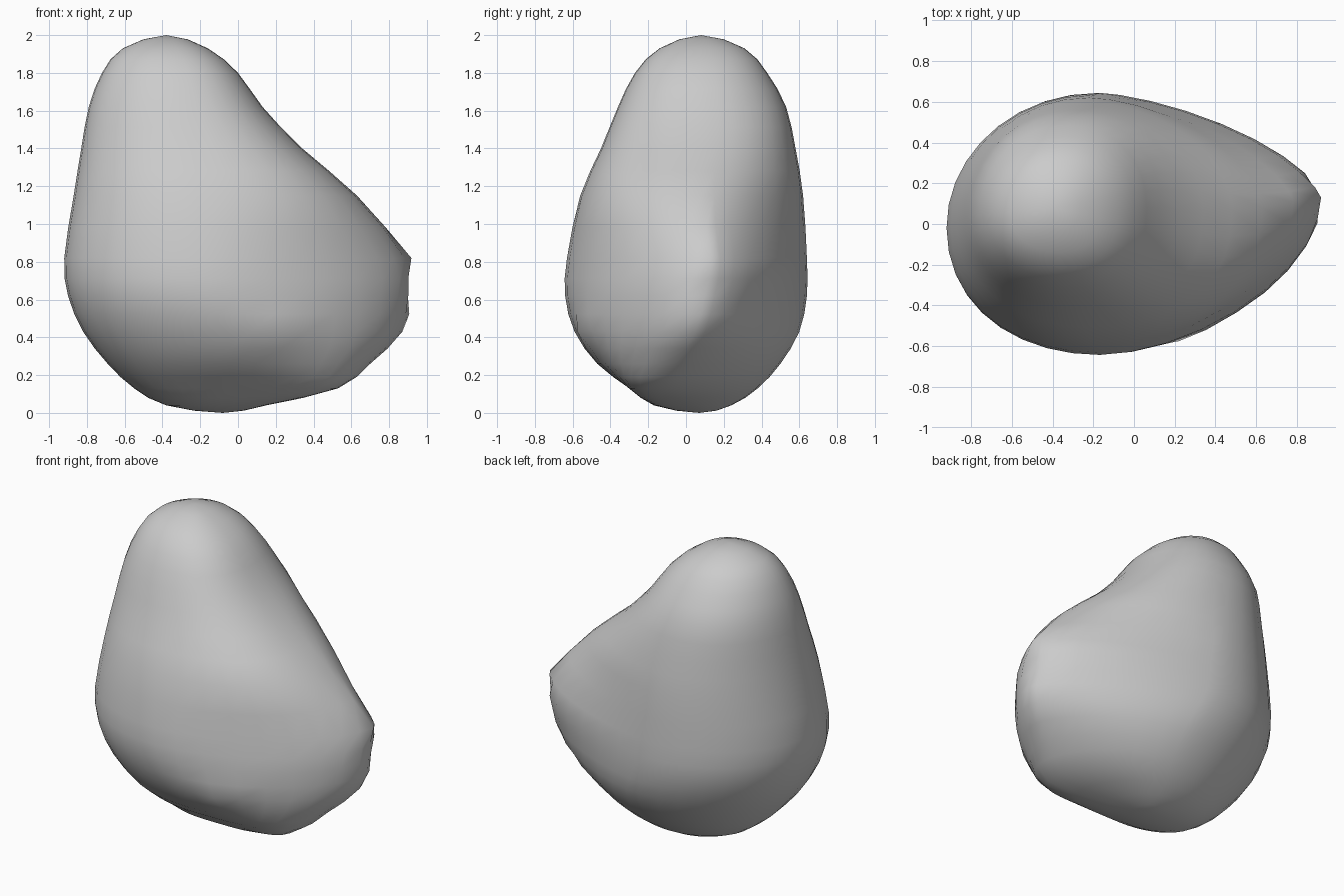
import bpy
import bmesh
import math
from mathutils import Vector

cube = bpy.data.objects.get("Cube")
if cube:
    bpy.data.objects.remove(cube, do_unlink=True)

SEGMENTS = 36
STEPS = 2

# Stone cross-sections:
# height, x min, x max, y min, y max, belly x, belly y, left tip shift in y
SECTIONS = [
    (0, -.08, -.08, .07, .07, -.08, .07, 0),
    (.04, -.38, .15, -.17, .24, -.09, .06, -.06),
    (.13, -.55, .53, -.3, .38, -.06, .05, -.18),
    (.26, -.69, .7, -.47, .50, -.04, .04, -.09),
    (.43, -.82, .87, -.59, .6, -.06, .04, .01),
    (.62, -.9, .92, -.64, .64, -.15, .04, .06),
    (.82, -.92, .9, -.63, .64, -.18, .04, .09),
    (1.15, -.87, .63, -.56, .62, -.22, .05, .03),
    (1.4, -.83, .34, -.45, .58, -.27, .06, .01),
    (1.62, -.79, .13, -.36, .53, -.32, .08, 0),
    (1.8, -.72, 0, -.27, .43, -.34, .08, 0),
    (1.93, -.61, -.16, -.14, .31, -.37, .08, 0),
    (2, -.38, -.38, .08, .08, -.38, .08, 0),
]


def mirrored(row):
    """Carry a section over the pole so that both ends round off."""
    z, x0, x1, y0, y1, cx, cy, shift = row
    return (z, x1, x0, y1, y0, cx, cy, shift)


def spline(a, b, c, d, t):
    """Catmull-Rom blend between sections b and c."""
    return [
        q + t * ((r - p) + t * ((2 * p - 5 * q + 4 * r - s) + t * (3 * (q - r) + s - p))) / 2
        for p, q, r, s in zip(a, b, c, d)
    ]


def smooth_sections(rows):
    padded = [mirrored(rows[1])] + list(rows) + [mirrored(rows[-2])]
    result = []
    for i in range(len(rows) - 1):
        for step in range(STEPS):
            result.append(spline(*padded[i:i + 4], step / STEPS))
    return result[1:]


def clamp(value):
    return min(1, max(0, value))


def roundness(z, left, back):
    """Superellipse exponent: the left end is pointed at mid height."""
    if not left:
        return 2.1 if back else 2.03
    base_fade = clamp(z / .45)
    if back:
        return 2.15 - .7 * clamp((1.5 - z) / .5) * base_fade
    return 2.4 - .65 * clamp((1.25 - z) / .4) * base_fade


def section_point(row, angle):
    """Egg-shaped outline around the belly point."""
    z, x0, x1, y0, y1, cx, cy, shift = row
    c, s = math.cos(angle), math.sin(angle)
    width = (x1 - cx) if c > 0 else (cx - x0)
    depth = (y1 - cy) if s > 0 else (cy - y0)
    power = 2 / roundness(z, c > 0, s > 0)
    x = cx + math.copysign(abs(c) ** power, c) * width
    y = cy + math.copysign(abs(s) ** power, s) * depth
    tip = shift if c > 0 else -.08 * width
    return Vector((x, y + tip * c * c, z))


# Stone body
bm = bmesh.new()
rings = []
for row in smooth_sections(SECTIONS):
    rings.append([bm.verts.new(section_point(row, math.tau * k / SEGMENTS))
                  for k in range(SEGMENTS)])


def pole(row):
    return bm.verts.new((row[5], row[6], row[0]))


bottom, top = pole(SECTIONS[0]), pole(SECTIONS[-1])
for k in range(SEGMENTS):
    n = (k + 1) % SEGMENTS
    for lower, upper in zip(rings, rings[1:]):
        bm.faces.new((lower[k], lower[n], upper[n], upper[k]))
    bm.faces.new((bottom, rings[0][n], rings[0][k]))
    bm.faces.new((top, rings[-1][k], rings[-1][n]))

# Pinched chips and creases: centre, radius, push
CHIPS = [
    ((.28, -.56, .45), .13, (0, -.06, 0)),
    ((.36, -.52, .36), .09, (-.01, .02, .01)),
    ((.92, .12, .68), .13, (-.04, 0, 0)),
    ((.9, .14, .82), .1, (.02, 0, 0)),
]
for centre, radius, push in CHIPS:
    for v in bm.verts:
        falloff = 1 - (v.co - Vector(centre)).length / radius
        if falloff > 0:
            v.co += Vector(push) * falloff

bmesh.ops.recalc_face_normals(bm, faces=bm.faces)
mesh = bpy.data.meshes.new("stone")
bm.to_mesh(mesh)
bm.free()

# Plain grey stone
grey = bpy.data.materials.new("stone_grey")
grey.use_nodes = True
colour = (.6, .6, .6, 1)
grey.diffuse_color = colour
for node in grey.node_tree.nodes:
    if node.type == "BSDF_PRINCIPLED":
        node.inputs["Base Color"].default_value = colour
mesh.materials.append(grey)

stone = bpy.data.objects.new("stone", mesh)
bpy.context.collection.objects.link(stone)
bpy.ops.object.select_all(action="DESELECT")
stone.select_set(True)
bpy.context.view_layer.objects.active = stone
bpy.ops.object.shade_smooth_by_angle(angle=math.radians(35))
